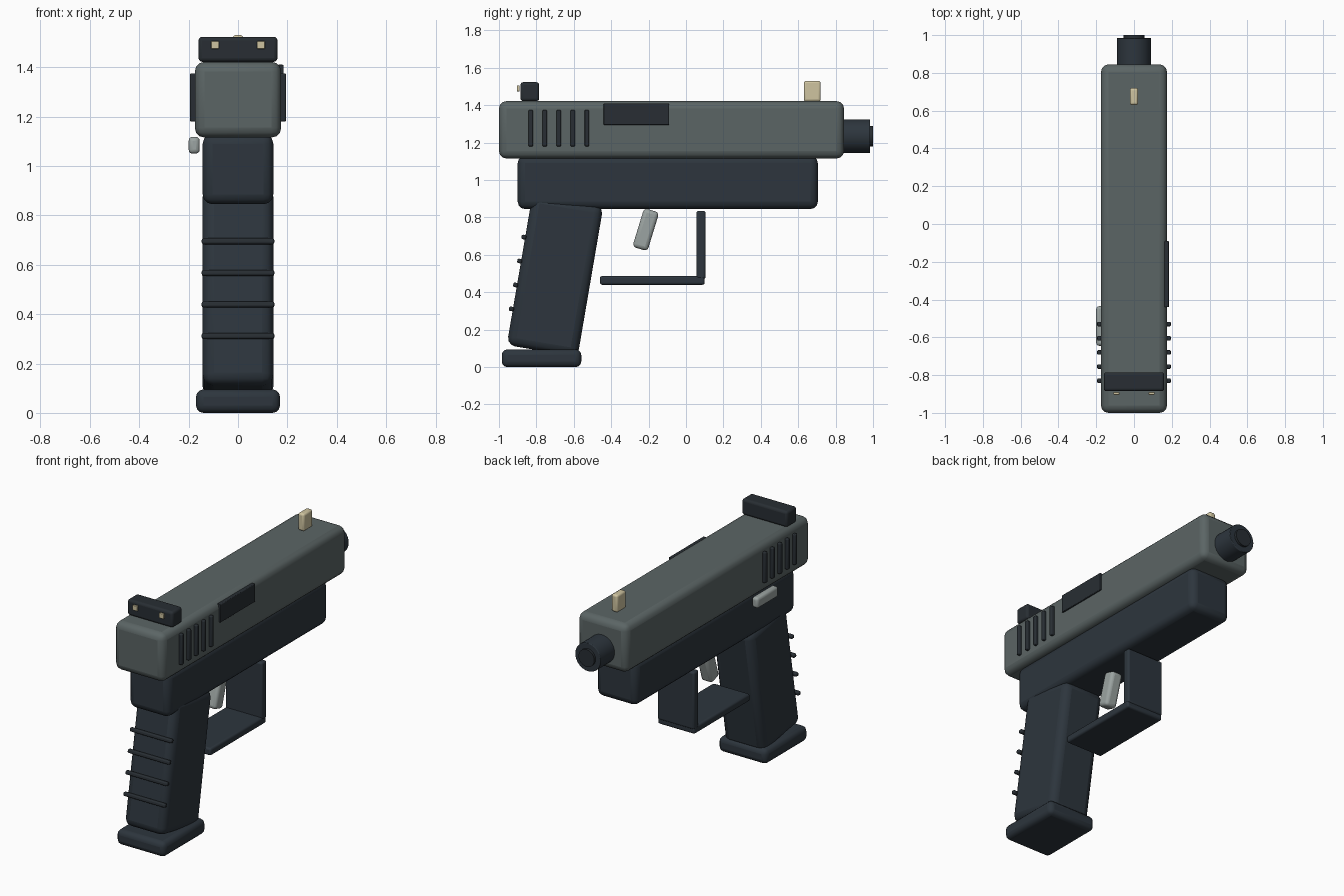
import bpy
import math

if "Cube" in bpy.data.objects:
    bpy.data.objects.remove(bpy.data.objects["Cube"])


def material(name, color):
    m = bpy.data.materials.new(name)
    m.use_nodes = True
    m.diffuse_color = (*color, 1)
    m.node_tree.nodes["Principled BSDF"].inputs["Base Color"].default_value = (*color, 1)
    return m


SLIDE = material("slate grey", (0.105, 0.13, 0.13))
FRAME = material("blue black", (0.026, 0.036, 0.047))
TRIM = material("charcoal", (0.021, 0.027, 0.033))
STEEL = material("light steel", (0.33, 0.37, 0.36))
CREAM = material("pale cream", (0.62, 0.55, 0.35))


def finish(name, mat, bevel):
    ob = bpy.context.object
    ob.name = name
    ob.data.materials.append(mat)
    bpy.ops.object.transform_apply(location=False, rotation=False, scale=True)
    bpy.ops.object.shade_smooth_by_angle(angle=math.radians(35))
    if bevel:
        mod = ob.modifiers.new("rounded edges", "BEVEL")
        mod.width = bevel
        mod.segments = 3
        mod.limit_method = "ANGLE"
    return ob


def box(name, mat, x, y, z, bevel, tilt=0):
    """Rounded box from (min, max) ranges, tilted about x in degrees."""
    spans = (x, y, z)
    bpy.ops.mesh.primitive_cube_add(size=1, location=[(a + b) / 2 for a, b in spans],
                                    rotation=(math.radians(tilt), 0, 0))
    bpy.context.object.scale = [b - a for a, b in spans]
    return finish(name, mat, bevel)


def rod(name, mat, radius, y, z, bevel):
    """Cylinder lying along y."""
    bpy.ops.mesh.primitive_cylinder_add(vertices=32, radius=radius, depth=y[1] - y[0],
                                        location=(0, sum(y) / 2, z),
                                        rotation=(math.pi / 2, 0, 0))
    return finish(name, mat, bevel)


# Slide, frame and barrel
box("slide", SLIDE, (-0.175, 0.175), (-1, 0.845), (1.115, 1.422), 0.04)
box("frame", FRAME, (-0.143, 0.143), (-0.9, 0.705), (0.845, 1.13), 0.04)
rod("barrel", FRAME, 0.09, (0.7, 0.985), 1.235, 0.004)
rod("muzzle_bore", TRIM, 0.055, (0.9, 1.0), 1.235, 0)

# Raked grip with base plate and rear ridges
box("grip", FRAME, (-0.143, 0.143), (-0.892, -0.508), (0.08, 0.90), 0.045, tilt=-9.7)
box("base_plate", FRAME, (-0.17, 0.17), (-0.985, -0.56), (0, 0.095), 0.03)
for i in range(4):
    y, z = -0.867 - 0.022 * i, 0.695 - 0.128 * i
    box(f"grip_ridge_{i + 1}", TRIM, (-0.147, 0.147), (y - 0.013, y + 0.013),
        (z - 0.012, z + 0.012), 0.008, tilt=-9.7)

# Trigger and guard
box("trigger", STEEL, (-0.04, 0.04), (-0.257, -0.173), (0.627, 0.843), 0.02, tilt=-17)
box("guard_bottom", FRAME, (-0.13, 0.13), (-0.46, 0.10), (0.44, 0.487), 0.012)
box("guard_front", FRAME, (-0.13, 0.13), (0.055, 0.105), (0.47, 0.835), 0.012)

# Grip serrations on both sides of the slide
for side, label in ((1, "left"), (-1, "right")):
    for i in range(5):
        y = -0.83 + 0.075 * i
        x = sorted((side * 0.165, side * 0.195))
        box(f"serration_{label}_{i + 1}", TRIM, x, (y - 0.012, y + 0.012), (1.18, 1.375), 0.006)

# Ejection port and slide release
box("ejection_port", TRIM, (0.16, 0.185), (-0.44, -0.09), (1.295, 1.41), 0.004)
box("slide_release", STEEL, (-0.2, -0.155), (-0.645, -0.435), (1.05, 1.118), 0.016)

# Sights
box("rear_sight", TRIM, (-0.16, 0.16), (-0.885, -0.785), (1.422, 1.523), 0.015)
box("front_sight", CREAM, (-0.022, 0.022), (0.63, 0.72), (1.42, 1.53), 0.012)
for side, label in ((1, "left"), (-1, "right")):
    x = side * 0.093
    box(f"sight_dot_{label}", CREAM, (x - 0.016, x + 0.016), (-0.904, -0.89), (1.474, 1.506), 0.003)
